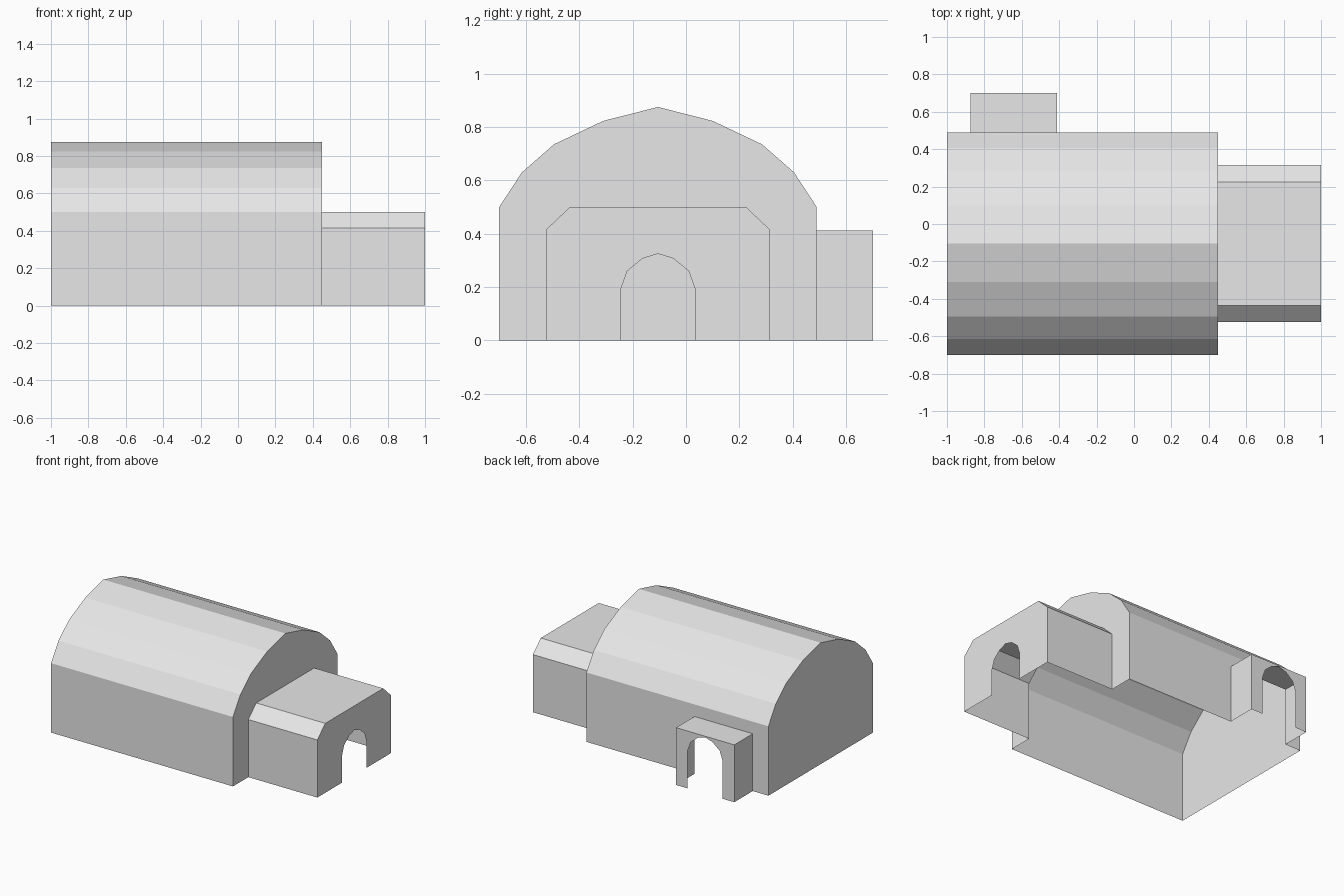
import bpy, bmesh

if "Cube" in bpy.data.objects:
    bpy.data.objects.remove(bpy.data.objects["Cube"])

grey = bpy.data.materials.new("light grey")
grey.diffuse_color = (0.8, 0.8, 0.8, 1)
grey.use_nodes = True
grey.node_tree.nodes["Principled BSDF"].inputs["Base Color"].default_value = grey.diffuse_color
MID_Y = -0.105      # axis of hall and tunnel
PORCH_X = -0.643    # axis of side porch


def outline(half, centre):
    """Mirror a half profile (foot to ridge) into a full open outline."""
    left = [(centre - w, z) for w, z in half]
    right = [(centre + w, z) for w, z in reversed(half) if w > 0]
    return left + right


def on_x(x):
    return lambda p: (x, p[0], p[1])


def on_y(y):
    return lambda p: (p[0], y, p[1])


def shell(name, polygons):
    """Thin shell without a floor, joined from flat faces."""
    bm = bmesh.new()
    for poly in polygons:
        bm.faces.new([bm.verts.new(co) for co in poly])
    bmesh.ops.remove_doubles(bm, verts=bm.verts, dist=1e-4)
    bmesh.ops.recalc_face_normals(bm, faces=bm.faces)
    mesh = bpy.data.meshes.new(name)
    bm.to_mesh(mesh)
    bm.free()
    mesh.materials.append(grey)
    bpy.context.collection.objects.link(bpy.data.objects.new(name, mesh))


def sweep(profile, start, end):
    return [[start(a), start(b), end(b), end(a)] for a, b in zip(profile, profile[1:])]


def wall(profile, place, opening=()):
    return [place(p) for p in profile + list(reversed(opening))]


def arch(centre, spring):
    rise = [(0.14, 0), (0.14, spring), (0.115, spring + 0.07),
            (0.058, spring + 0.117), (0, spring + 0.135)]
    return outline(rise, centre)


hall = outline([(0.595, 0), (0.595, 0.5), (0.51, 0.63), (0.39, 0.735),
                (0.205, 0.823), (0, 0.875)], MID_Y)
tunnel = outline([(0.42, 0), (0.42, 0.415), (0.33, 0.5)], MID_Y)
porch = outline([(0.232, 0), (0.232, 0.413)], PORCH_X)
HALL_BACK = MID_Y + 0.595

# Vaulted hall: the side walls and roof, closed left end, right end open to tunnel
back_wall = [(-1, 0), (-1, 0.5), (0.45, 0.5), (0.45, 0)]
shell("hall", sweep(hall[:-1], on_x(-1), on_x(0.45))
      + [wall(hall, on_x(-1)), wall(hall, on_x(0.45), tunnel),
         wall(back_wall, on_y(HALL_BACK), porch)])

# Chamfered entrance tunnel with arched doorway
shell("entrance_tunnel", sweep(tunnel, on_x(0.45), on_x(1))
      + [wall(tunnel, on_x(1), arch(MID_Y, 0.19))])

# Small flat-roofed porch on the back wall
shell("side_porch", sweep(porch, on_y(HALL_BACK), on_y(0.7))
      + [wall(porch, on_y(0.7), arch(PORCH_X, 0.27))])
